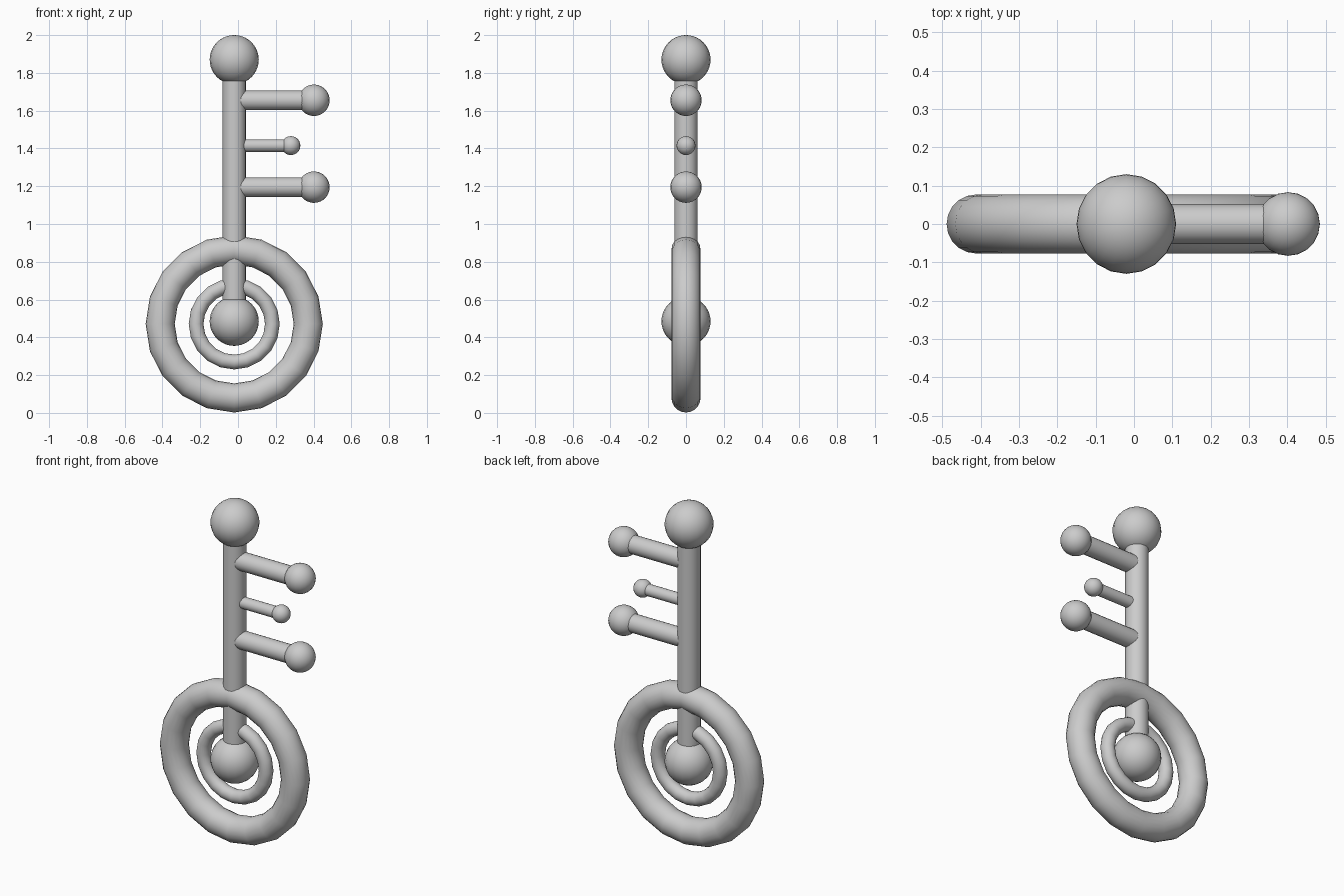
import bpy
from math import pi, radians

if "Cube" in bpy.data.objects:
    bpy.data.objects.remove(bpy.data.objects["Cube"])

CX = -0.02       # shaft axis
RING_Z = 0.471   # centre of the bow rings


def finish(name):
    ob = bpy.context.object
    ob.name = name
    bpy.ops.object.shade_smooth_by_angle(angle=radians(40))
    return ob


def ball(name, x, z, r):
    bpy.ops.mesh.primitive_uv_sphere_add(segments=20, ring_count=20, radius=r, location=(x, 0, z))
    finish(name)


def rod(name, start, length, r, rot=(0, 0, 0)):
    bpy.ops.mesh.primitive_cylinder_add(vertices=20, radius=r, depth=length,
                                        location=start, rotation=rot)
    finish(name)


def ring(name, major, minor):
    bpy.ops.mesh.primitive_torus_add(major_segments=20, minor_segments=20, major_radius=major,
                                     minor_radius=minor, location=(CX, 0, RING_Z),
                                     rotation=(pi / 2, 0, 0))
    finish(name)


# Shaft with a ball at each end
Z0, Z1 = 0.485, 1.87
rod("shaft", (CX, 0, (Z0 + Z1) / 2), Z1 - Z0, 0.062)
ball("shaft_top_ball", CX, Z1, 0.13)
ball("shaft_bottom_ball", CX, Z0, 0.13)

# Concentric bow rings
ring("outer_ring", 0.392, 0.077)
ring("inner_ring", 0.202, 0.039)

# Key teeth: rod and ball tip (height, tip x, rod radius, ball radius)
teeth = {
    "upper": (1.655, 0.402, 0.052, 0.083),
    "middle": (1.415, 0.28, 0.033, 0.05),
    "lower": (1.195, 0.402, 0.052, 0.083),
}
for label, (z, tip, r, br) in teeth.items():
    rod(label + "_tooth", ((CX + tip) / 2, 0, z), tip - CX, r, (0, pi / 2, 0))
    ball(label + "_tooth_ball", tip, z, br)
